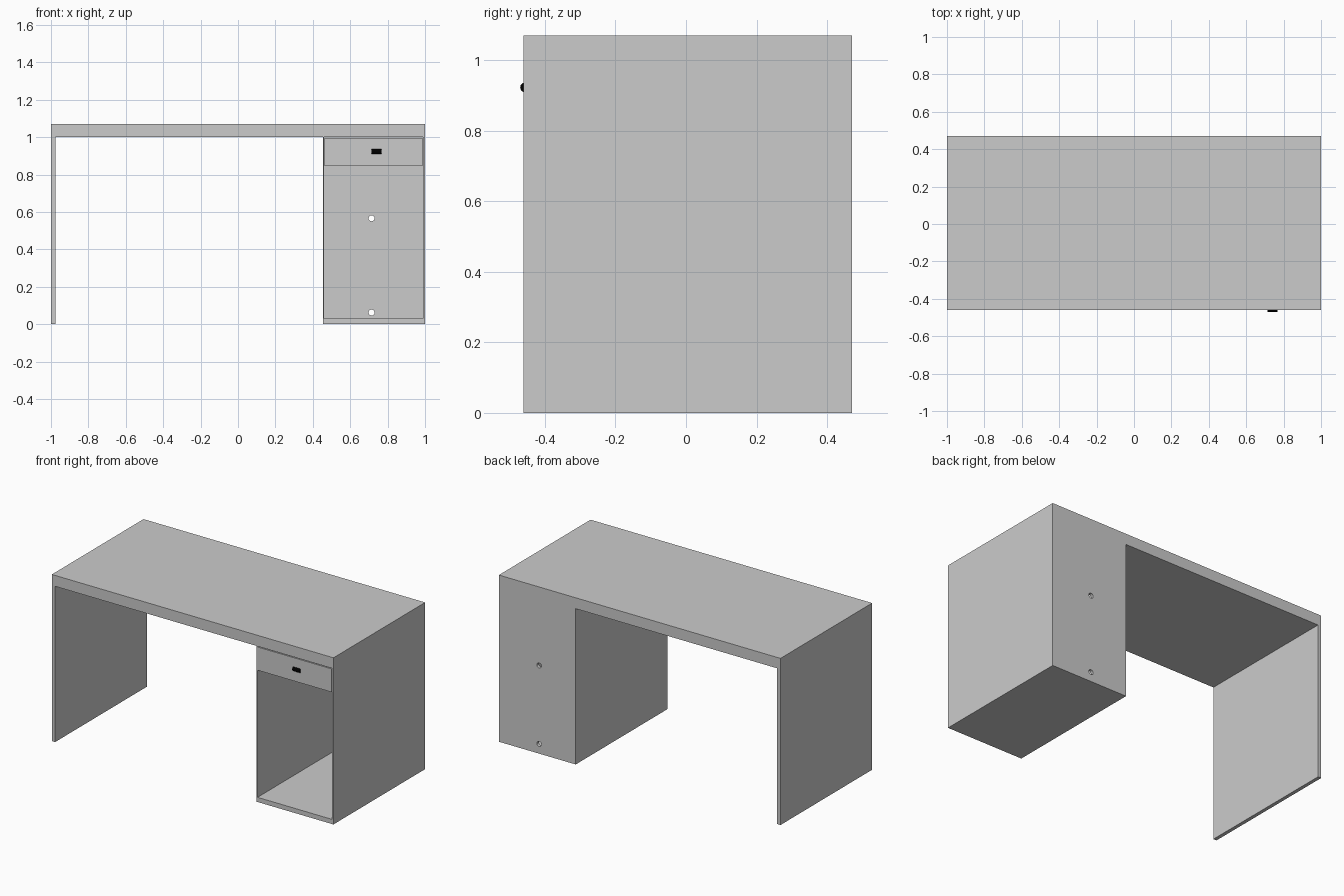
import bpy, bmesh, math
from mathutils import Matrix

if "Cube" in bpy.data.objects:
    bpy.data.objects.remove(bpy.data.objects["Cube"])

FRONT, BACK = -0.46, 0.47


def make_object(name, bm, color=None):
    bmesh.ops.recalc_face_normals(bm, faces=bm.faces)
    mesh = bpy.data.meshes.new(name)
    bm.to_mesh(mesh)
    bm.free()
    obj = bpy.data.objects.new(name, mesh)
    bpy.context.collection.objects.link(obj)
    if color:
        mat = bpy.data.materials.new(name + "_color")
        mat.diffuse_color = (*color, 1)
        mat.use_nodes = True
        mat.node_tree.nodes["Principled BSDF"].inputs["Base Color"].default_value = mat.diffuse_color
        mesh.materials.append(mat)
    return obj


def extrude(name, profile, y0, y1, color=None):
    """Extrude an x-z outline from y0 to y1."""
    bm = bmesh.new()
    face = bm.faces.new([bm.verts.new((x, y0, z)) for x, z in profile])
    geo = bmesh.ops.extrude_face_region(bm, geom=[face])["geom"]
    verts = [g for g in geo if isinstance(g, bmesh.types.BMVert)]
    bmesh.ops.translate(bm, verts=verts, vec=(0, y1 - y0, 0))
    return make_object(name, bm, color)


def box(name, x0, x1, y0, y1, z0, z1, color=None):
    return extrude(name, [(x0, z0), (x1, z0), (x1, z1), (x0, z1)], y0, y1, color)


def cylinder(name, loc, radius, depth, axis, color=None):
    bm = bmesh.new()
    mat = Matrix.Translation(loc) @ Matrix.Rotation(math.pi / 2, 4, axis)
    bmesh.ops.create_cone(bm, cap_ends=True, segments=24, radius1=radius,
                          radius2=radius, depth=depth, matrix=mat)
    return make_object(name, bm, color)


def cut(obj, cutter):
    cutter.hide_render = True
    mod = obj.modifiers.new("cut", 'BOOLEAN')
    mod.operation, mod.solver, mod.object = 'DIFFERENCE', 'EXACT', cutter
    bpy.context.view_layer.objects.active = obj
    bpy.ops.object.modifier_apply(modifier=mod.name)
    bpy.data.objects.remove(cutter)


# Desk body: top, left side panel and right cabinet in one outline
body = extrude("desk_body", [(-1, 0), (-0.977, 0), (-0.977, 1), (0.454, 1),
                             (0.454, 0), (1, 0), (1, 1.07), (-1, 1.07)], FRONT, BACK)

# Cabinet cavity, open to the front
cut(body, box("cavity_cutter", 0.461, 0.988, FRONT - 0.1, 0.45, 0.03, 1.0))

# Two cable holes through the cabinet back
for z in (0.062, 0.566):
    cut(body, cylinder("hole_cutter", (0.714, 0.46, z), 0.016, 0.1, 'X'))

# Drawer: box hollowed from above
GREY = (0.55, 0.55, 0.55)
drawer = box("drawer", 0.462, 0.987, FRONT, 0.445, 0.846, 0.995, GREY)
cut(drawer, box("drawer_cutter", 0.472, 0.977, FRONT + 0.012, 0.435, 0.857, 1.1))

# Drawer handle: short black bar
handle = cylinder("drawer_handle", (0.74, -0.456, 0.923), 0.014, 0.052, 'Y', (0, 0, 0))
for f in handle.data.polygons:
    f.use_smooth = len(f.vertices) == 4
